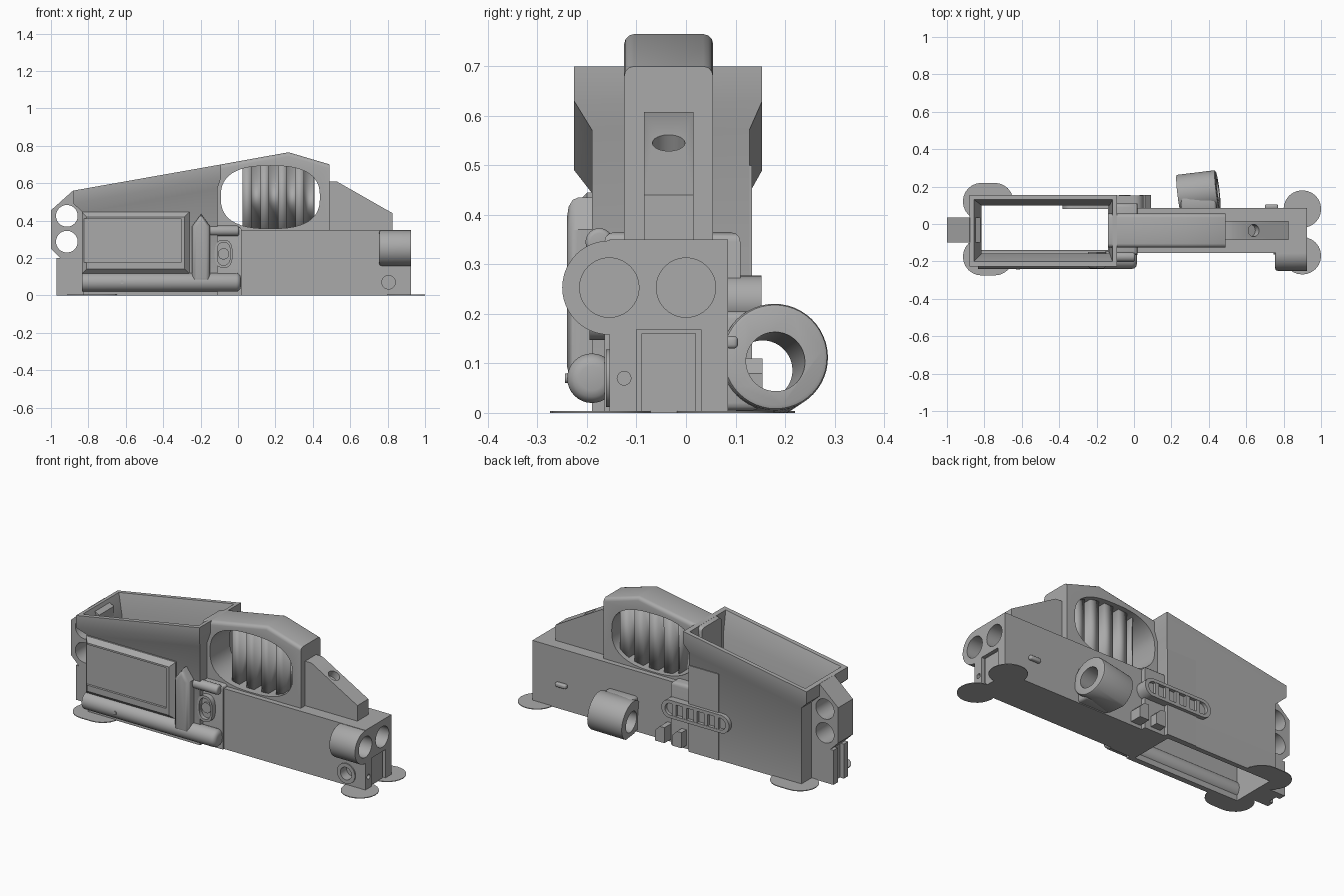
import bpy
import bmesh
from math import pi, cos, sin, copysign
from mathutils import Matrix, Vector

old = bpy.data.objects.get("Cube")
if old:
    bpy.data.objects.remove(old, do_unlink=True)

GREY = (0.4, 0.4, 0.4, 1)
grey = bpy.data.materials.new("plain grey")
grey.use_nodes = True
grey.diffuse_color = GREY
grey.node_tree.nodes["Principled BSDF"].inputs["Base Color"].default_value = GREY


def finish(name, bm, bevel=0, segments=3, pick=None):
    if bevel:
        edges = [e for e in bm.edges if pick is None or pick(e)]
        bmesh.ops.bevel(bm, geom=edges, offset=bevel, segments=segments,
                        profile=0.5, affect='EDGES', clamp_overlap=True)
    bmesh.ops.recalc_face_normals(bm, faces=bm.faces)
    mesh = bpy.data.meshes.new(name)
    bm.to_mesh(mesh)
    bm.free()
    mesh.materials.append(grey)
    ob = bpy.data.objects.new(name, mesh)
    bpy.context.collection.objects.link(ob)
    return ob


def prism(name, points, y0, y1, **kw):
    """Extrude an x-z outline between two y positions."""
    bm = bmesh.new()
    face = bm.faces.new([bm.verts.new((x, y0, z)) for x, z in points])
    out = bmesh.ops.extrude_face_region(bm, geom=[face])
    moved = [v for v in out["geom"] if isinstance(v, bmesh.types.BMVert)]
    bmesh.ops.translate(bm, vec=(0, y1 - y0, 0), verts=moved)
    return finish(name, bm, **kw)


def box(name, x0, x1, y0, y1, z0, z1, **kw):
    return prism(name, [(x0, z0), (x1, z0), (x1, z1), (x0, z1)], y0, y1, **kw)


def rod(name, centre, radius, length, axis, sides=40, **kw):
    bm = bmesh.new()
    spin = Vector((0, 0, 1)).rotation_difference(Vector(axis)).to_matrix().to_4x4()
    bmesh.ops.create_cone(bm, cap_ends=True, segments=sides, radius1=radius, radius2=radius,
                          depth=length, matrix=Matrix.Translation(centre) @ spin)
    return finish(name, bm, **kw)


def oval(cx, cz, a, b, power=2.0, count=48):
    pts = []
    for i in range(count):
        c, s = cos(2 * pi * i / count), sin(2 * pi * i / count)
        pts.append((cx + a * copysign(abs(c) ** (2 / power), c),
                    cz + b * copysign(abs(s) ** (2 / power), s)))
    return pts


def stadium(cx, cz, half, r, count=12):
    """Outline with two round ends, long in the first direction."""
    pts = []
    for side in (1, -1):
        for i in range(count + 1):
            t = -pi / 2 + pi * i / count
            pts.append((cx + side * (half + r * cos(t)), cz + side * r * sin(t)))
    return pts


def cut(target, *cutters):
    for c in cutters:
        mod = target.modifiers.new("cut", 'BOOLEAN')
        mod.object = c
        mod.operation = 'DIFFERENCE'
        mod.solver = 'EXACT'
        bpy.context.view_layer.objects.active = target
        bpy.ops.object.modifier_apply(modifier=mod.name)
        bpy.data.objects.remove(c, do_unlink=True)


# Open rectangular housing with a flared, sloping lip
def top(x):
    return 0.70 + (x + 0.09) * 0.177


def ring(bm, x0, x1, y0, y1, drop):
    corners = [(x0, y0), (x1, y0), (x1, y1), (x0, y1)]
    return [bm.verts.new((x, y, 0 if drop is None else top(x) - drop)) for x, y in corners]


bm = bmesh.new()
rings = [ring(bm, *r) for r in (
    (-0.83, -0.11, -0.19, 0.128, None),
    (-0.83, -0.11, -0.19, 0.128, 0.125),
    (-0.88, -0.09, -0.226, 0.154, 0.07),
    (-0.88, -0.09, -0.226, 0.154, 0),
    (-0.855, -0.115, -0.2, 0.13, 0),
    (-0.815, -0.13, -0.158, 0.1, 0.11),
    (-0.815, -0.13, -0.158, 0.1, None))]
for a, b in zip(rings, rings[1:] + rings[:1]):
    for i in range(4):
        j = (i + 1) % 4
        bm.faces.new((a[i], a[j], b[j], b[i]))
finish("housing", bm)

# Long solid body with an enlarged round corner at the tail
body = box("body", 0.015, 0.925, -0.155, 0.085, 0, 0.35)
cut(body,
    rod("cutter", (0.925, 0, 0.253), 0.06, 0.16, (1, 0, 0)),
    rod("cutter", (0.925, -0.125, 0.07), 0.014, 0.04, (1, 0, 0), 16),
    box("cutter", 0.905, 0.94, -0.1, 0.03, -0.01, 0.168),
    rod("cutter", (0.805, -0.155, 0.07), 0.036, 0.1, (0, 1, 0)),
    rod("cutter", (0.925, -0.155, 0.253), 0.06, 0.16, (1, 0, 0)))
boss = rod("tail_boss", (0.84, -0.155, 0.253), 0.095, 0.17, (1, 0, 0), 48,
           bevel=0.012, pick=lambda e: all(v.co.x < 0.8 for v in e.verts))
cut(boss, rod("cutter", (0.925, -0.155, 0.253), 0.06, 0.16, (1, 0, 0)),
    box("cutter", 0.7, 1, -0.08, 0.1, 0.1, 0.4))
collar = rod("side_hole_collar", (0.805, -0.157, 0.07), 0.058, 0.01, (0, 1, 0))
cut(collar, rod("cutter", (0.805, -0.155, 0.07), 0.036, 0.1, (0, 1, 0)))
box("tail_plate", 0.9, 0.912, -0.09, 0.02, 0, 0.16)
box("rear_tab", 0.70, 0.77, 0.08, 0.105, 0.13, 0.155, bevel=0.008)

# Connecting block between the housing and the body
box("link_block", -0.14, 0.02, -0.165, 0.11, 0, 0.365, bevel=0.02,
    pick=lambda e: all(v.co.z > 0.3 for v in e.verts))

# Loop above the body with a rounded opening
loop = prism("loop", [(-0.14, 0.33), (-0.14, 0.69), (-0.09, 0.70), (0.27, 0.765),
                      (0.49, 0.70), (0.49, 0.33)], -0.125, 0.055, bevel=0.02,
             pick=lambda e: abs(e.verts[0].co.y - e.verts[1].co.y) < 0.01
             and min(v.co.z for v in e.verts) > 0.5)
cut(loop, prism("cutter", oval(0.173, 0.525, 0.265, 0.168, 2.6), -0.3, 0.3))

# Pleated panel inside the loop
bm = bmesh.new()
line = []
for i in range(9):
    x = 0.025 + i * 0.047
    ys = (-0.09, 0.02) if i % 2 else (0.02, -0.09)
    line += [(x, ys[0]), (x, ys[1])]
for (xa, ya), (xb, yb) in zip(line, line[1:]):
    def roof(x):
        u = min(1, abs((x - 0.173) / 0.265))
        return 0.525 + 0.168 * (1 - u ** 2.6) ** (1 / 2.6) + 0.005
    bm.faces.new([bm.verts.new(p) for p in (
        (xa, ya, 0.345), (xb, yb, 0.345), (xb, yb, roof(xb)), (xa, ya, roof(xa)))])
bmesh.ops.remove_doubles(bm, verts=bm.verts, dist=0.0005)
pleats = finish("pleated_panel", bm)
thick = pleats.modifiers.new("thickness", 'SOLIDIFY')
thick.thickness = 0.008

# Sloping tail fin with a shallow dimple
fin = prism("tail_fin", [(0.48, 0.34), (0.48, 0.608), (0.53, 0.608), (0.825, 0.44),
                         (0.825, 0.34)], -0.085, 0.015)
cut(fin, rod("cutter", (0.64, -0.035, 0.545), 0.033, 0.08, (0.5, 0, 0.87), 24))

# Nose block with two cross holes
nose = prism("nose", [(-1, 0.25), (-0.95, 0.2), (-0.82, 0.2), (-0.82, 0.53), (-0.88, 0.562),
                      (-1, 0.455)], -0.1, 0.035)
cut(nose, *[rod("cutter", (-0.915, -0.03, z), 0.058, 0.4, (0, 1, 0)) for z in (0.425, 0.287)])
foot = box("nose_foot", -0.97, -0.82, -0.1, 0.035, 0, 0.2)
cut(foot, box("cutter", -0.99, -0.945, -0.06, -0.005, -0.1, 0.3))

# Raised panel and rounded ribs on the front side
panel = box("side_panel", -0.835, -0.26, -0.225, -0.18, 0.115, 0.445, bevel=0.025, segments=1,
            pick=lambda e: all(v.co.y < -0.2 for v in e.verts))
cut(panel, box("cutter", -0.9, -0.305, -0.25, -0.212, 0.175, 0.41))
rod("long_rib", (-0.41, -0.19, 0.07), 0.05, 0.85, (1, 0, 0), 32, bevel=0.025,
    pick=lambda e: all(v.co.x > 0 for v in e.verts))
prism("upright_rib", [(-0.245, 0.07), (-0.15, 0.07), (-0.15, 0.37), (-0.197, 0.435),
                      (-0.245, 0.37)], -0.24, -0.15, bevel=0.022,
      pick=lambda e: all(v.co.y < -0.2 for v in e.verts))
rod("short_rib", (-0.075, -0.175, 0.345), 0.028, 0.16, (1, 0, 0), 24, bevel=0.01,
    pick=lambda e: all(v.co.x > 0 for v in e.verts))
rod("rib_pin", (-0.62, -0.239, 0.07), 0.01, 0.01, (0, 1, 0), 16)
surround = prism("oval_surround", oval(-0.077, 0.222, 0.048, 0.075, 2.6), -0.195, -0.15)
cut(surround, prism("cutter", oval(-0.077, 0.222, 0.036, 0.06, 2.6), -0.3, -0.172))
rod("oval_button", (-0.077, -0.172, 0.222), 0.03, 0.02, (0, 1, 0), 24)

# Slotted oval and hooks on the back side
frame = prism("slotted_oval", stadium(-0.165, 0.225, 0.165, 0.052), 0.08, 0.152)
cut(frame, prism("cutter", stadium(-0.165, 0.225, 0.16, 0.034), 0.133, 0.2))
for i in range(5):
    x = -0.3 + i * 0.068
    box("slot_bar", x - 0.012, x + 0.012, 0.125, 0.15, 0.188, 0.262)
for x in (0.06, -0.05):
    prism("hook", [(x - 0.03, 0.02), (x + 0.03, 0.02), (x + 0.03, 0.08), (x, 0.11),
                   (x - 0.03, 0.11)], 0.08, 0.155)
box("back_panel", -0.3, -0.11, 0.12, 0.133, 0, 0.5)

# Tilted round socket on the back
tilt = (0.985, 0.12, 0.08)
socket = rod("socket", (0.345, 0.168, 0.105), 0.108, 0.21, tilt, 48, bevel=0.01, segments=2,
             pick=lambda e: all(v.co.x > 0.35 for v in e.verts))
web = box("socket_web", 0.25, 0.44, 0.07, 0.15, 0.005, 0.205, bevel=0.015)
for part in (socket, web):
    cut(part, rod("cutter", (0.345, 0.168, 0.095), 0.06, 0.6, tilt, 40))
cut(socket, box("cutter", 0, 0.8, -0.2, 0.5, -0.3, 0))

# Thin round pads under the corners
for x, half, ys in ((-0.78, 0.035, (0.12, -0.175)), (0.9, 0.0005, (0.08, -0.17))):
    for y in ys:
        bm = bmesh.new()
        low = bm.faces.new([bm.verts.new((px, py, 0)) for px, py in stadium(x, y, half, 0.1)])
        out = bmesh.ops.extrude_face_region(bm, geom=[low])
        bmesh.ops.translate(bm, vec=(0, 0, 0.004),
                            verts=[v for v in out["geom"] if isinstance(v, bmesh.types.BMVert)])
        pad = finish("corner_pad", bm)
        # Keep the housing opening clear
        if x < 0:
            cut(pad, box("cutter", -0.815, -0.13, -0.158, 0.1, -0.1, 0.1))

# Smooth the rounded surfaces, keep hard edges
bpy.ops.object.select_all(action='DESELECT')
for ob in bpy.context.collection.objects:
    if ob.type == 'MESH' and ob.data.materials and ob.data.materials[0] == grey:
        ob.select_set(True)
        bpy.context.view_layer.objects.active = ob
bpy.ops.object.shade_smooth_by_angle(angle=0.6)
